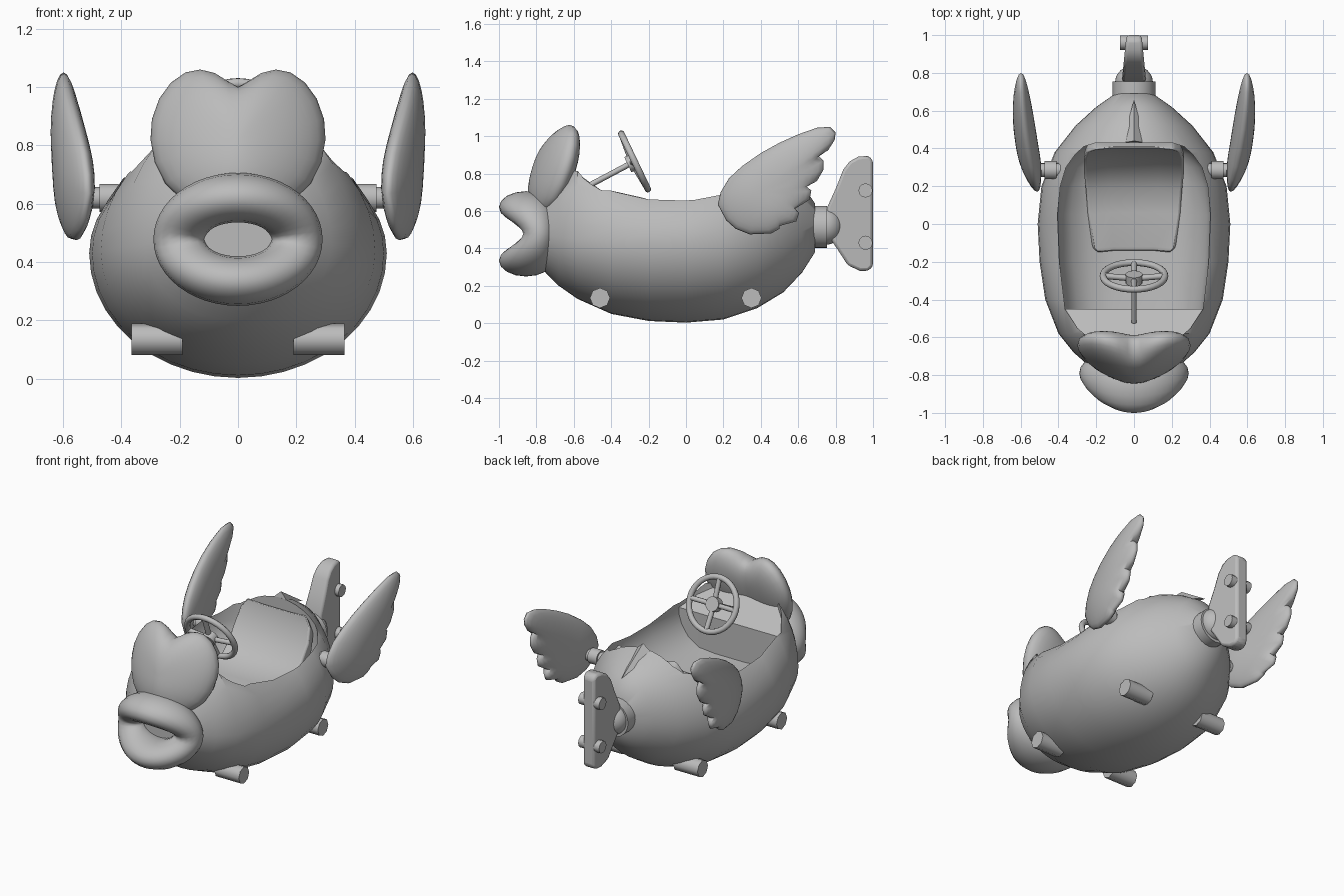
import bpy, bmesh, math
from mathutils import Vector, Matrix

if "Cube" in bpy.data.objects:
    bpy.data.objects.remove(bpy.data.objects["Cube"])

grey = bpy.data.materials.new("plain_grey")
grey.use_nodes = True
COLOUR = (0.5, 0.5, 0.5, 1)
grey.diffuse_color = COLOUR
grey.node_tree.nodes["Principled BSDF"].inputs["Base Color"].default_value = COLOUR


def finish(name, bm, angle=40, bevel=0):
    """Turn a bmesh into a shaded, coloured object."""
    bmesh.ops.recalc_face_normals(bm, faces=bm.faces)
    me = bpy.data.meshes.new(name)
    bm.to_mesh(me)
    bm.free()
    ob = bpy.data.objects.new(name, me)
    bpy.context.collection.objects.link(ob)
    me.materials.append(grey)
    if bevel:
        mod = ob.modifiers.new("Bevel", "BEVEL")
        mod.width, mod.segments = bevel, 2
    shade(ob, angle)
    return ob


def shade(ob, angle):
    bpy.ops.object.select_all(action="DESELECT")
    ob.select_set(True)
    bpy.context.view_layer.objects.active = ob
    bpy.ops.object.shade_smooth_by_angle(angle=math.radians(angle))


def loft(rings, loop=False):
    """Skin a list of closed rings, capped unless they loop round."""
    bm = bmesh.new()
    rows = [[bm.verts.new(p) for p in r] for r in rings]
    n = len(rows[0])
    pairs = list(zip(rows, rows[1:])) + ([(rows[-1], rows[0])] if loop else [])
    for a, b in pairs:
        for i in range(n):
            j = (i + 1) % n
            bm.faces.new((a[i], a[j], b[j], b[i]))
    if not loop:
        bm.faces.new(rows[0])
        bm.faces.new(rows[-1])
    return bm


def inflate(name, outline, cu, cv, place):
    """Puff up a flat outline; its notches fade towards the middle."""
    n = len(outline)
    rings = []
    for k in range(1, 24):
        a = math.pi * (.5 - .5 * math.cos(math.pi * k / 24))
        s = math.sin(a) ** .85
        ring = []
        for i, (u, v) in enumerate(outline):
            near = [outline[(i + d) % n] for d in range(-2, 3)]
            f = s ** 4
            u = u * f + sum(p[0] for p in near) / 5 * (1 - f)
            v = v * f + sum(p[1] for p in near) / 5 * (1 - f)
            ring.append(place(cu + (u - cu) * s, cv + (v - cv) * s, math.cos(a)))
        rings.append(ring)
    return finish(name, loft(rings), 70)


def rod(name, a, b, r, sides=16):
    a, b = Vector(a), Vector(b)
    d = b - a
    m = Matrix.Translation((a + b) / 2) @ d.to_track_quat("Z", "Y").to_matrix().to_4x4()
    bm = bmesh.new()
    bmesh.ops.create_cone(bm, cap_ends=True, segments=sides, radius1=r, radius2=r,
                          depth=d.length, matrix=m)
    return finish(name, bm, 60)


# Hull: egg sections as y, half width, widest z, bottom, top
stations = [(-.75, .24, .47, .27, .7), (-.68, .32, .46, .2, .83), (-.58, .4, .45, .13, .94),
            (-.4, .47, .44, .05, .88), (-.2, .5, .43, .012, .81), (0, .51, .43, .003, .8),
            (.2, .49, .43, .02, .86), (.38, .42, .45, .08, .87), (.52, .31, .47, .165, .81),
            (.62, .2, .49, .27, .745), (.69, .1, .51, .38, .64)]
rings = []
for y, w, zc, zb, zt in stations:
    ring = []
    for i in range(40):
        a = math.tau * i / 40
        s = math.sin(a)
        ring.append((w * math.cos(a), y, zc + s * (zt - zc if s > 0 else zc - zb)))
    rings.append(ring)
hull = finish("hull", loft(rings))

# Cockpit: bowl-shaped opening with a sloped dashboard, as y, half width, floor z
opening = [(-.64, .1, .81), (-.61, .23, .785), (-.55, .3, .745), (-.45, .365, .68),
           (-.449, .365, .45), (-.2, .395, .43), (.05, .405, .43), (.2, .39, .43),
           (.3, .36, .44), (.37, .31, .45), (.41, .265, .46), (.43, .2, .47)]
bowl = [(1, 1.3), (1, .64), (.95, .58), (.82, .51), (.6, .46), (.3, .43)]
rings = []
for y, w, floor in opening:
    half = [(w * f, y, max(z, floor)) for f, z in bowl]
    rings.append(half + [(-x, y, z) for x, y, z in reversed(half)])
cutter = finish("cockpit_cutter", loft(rings))
cutter.hide_render = True
mod = hull.modifiers.new("Cockpit", "BOOLEAN")
mod.operation, mod.object, mod.solver = "DIFFERENCE", cutter, "EXACT"
bpy.context.view_layer.objects.active = hull
bpy.ops.object.modifier_apply(modifier="Cockpit")
bpy.data.objects.remove(cutter)
shade(hull, 35)

# Seat: curved slab, y, z, half width
seat_line = [(-.155, .465, .19), (-.13, .475, .22), (.05, .475, .245), (.18, .5, .255),
             (.27, .56, .265), (.34, .66, .265), (.38, .75, .25), (.395, .81, .21)]
seat = []
for y, z, w in seat_line:
    seat.append([(-w, y, z), (-w * .5, y + .01, z - .015), (w * .5, y + .01, z - .015), (w, y, z),
                 (w, y + .04, z - .07), (-w, y + .04, z - .07)])
finish("seat", loft(seat), 50, bevel=.012)

# Dorsal spike behind the cockpit
bm = bmesh.new()
l, r, t, tip = [bm.verts.new(p) for p in
                [(-.06, .43, .83), (.06, .43, .83), (0, .44, .885), (0, .66, .74)]]
for f in ((l, r, t), (l, t, tip), (t, r, tip), (r, l, tip)):
    bm.faces.new(f)
finish("dorsal_spike", bm, 20)

# Lips: ring whose corners are pulled back
rings = []
for i in range(48):
    a = math.tau * i / 48
    c, s = math.cos(a), math.sin(a)
    front = -1 + .15 * (1.01 - math.sqrt(s * s + .02))
    back = -.71
    ring = []
    for k in range(16):
        b = math.tau * k / 16
        u = math.cos(b)
        ring.append(((.202 + .088 * u) * c, (front + back) / 2 + math.sin(b) * (back - front) / 2,
                     .478 + (.143 + .085 * u) * s))
    rings.append(ring)
finish("lips", loft(rings, loop=True), 80)
rod("mouth_plate", (0, -.8, .478), (0, -.72, .478), .17)

# Eyes: one heart-shaped double lobe, leaning and swept back
lobe = [(.035, 1.02), (.08, 1.048), (.13, 1.06), (.18, 1.05), (.23, 1.015), (.27, .96), (.295, .89),
        (.3, .82), (.285, .74), (.25, .67), (.2, .62), (.12, .585)]
heart = [(0, 1.0)] + lobe + [(0, .57)] + [(-x, z) for x, z in reversed(lobe)]
inflate("eyes", heart, 0, .82,
        lambda x, z, off: (x, -.73 + .29 * math.hypot(x, .06) + .28 * (z - .83) + .11 * off, z))

# Wings: feathered outline in y and z
feathers = [(.17, .635), (.185, .70), (.23, .775), (.3, .84), (.4, .91), (.5, .965), (.6, 1.01),
            (.7, 1.045), (.77, 1.05), (.8, 1.02), (.795, .98), (.76, .925), (.71, .895),
            (.735, .87), (.735, .82), (.7, .76), (.645, .73), (.67, .71), (.66, .66), (.58, .61),
            (.605, .59), (.59, .545), (.5, .52), (.5, .505), (.455, .48), (.34, .475),
            (.265, .505), (.215, .55)]
for side, name in ((1, "left"), (-1, "right")):
    inflate(name + "_wing", feathers, .4, .7, lambda y, z, off: (
        side * (.598 - .085 * ((.8 - y) / .63) ** 2 + .06 * off), y, z))
    rod(name + "_wing_shaft", (side * .38, .285, .62), (side * .54, .285, .62), .037)
    rod(name + "_wing_collar", (side * .41, .285, .62), (side * .475, .285, .62), .048)

# Pegs under the hull
for side, sname in ((1, "left"), (-1, "right")):
    for y, name in ((-.46, "front"), (.35, "rear")):
        rod(f"{name}_{sname}_peg", (side * .19, y, .135), (side * .365, y, .135), .054, 8)

# Tail socket and fin, thinner towards its flat trailing edge
rod("tail_socket", (0, .64, .515), (0, .755, .515), .113, 24)
bm = bmesh.new()
bmesh.ops.create_uvsphere(bm, u_segments=32, v_segments=20, radius=1, matrix=Matrix.Translation(
    (0, .75, .52)) @ Matrix.Diagonal((.1, .09, .1, 1)))
finish("tail_joint", bm)
fin_line = [(.755, .475), (.81, .395), (.865, .31), (.93, .28), (.975, .28), (1, .305), (1, .87),
            (.975, .895), (.92, .89), (.875, .865), (.84, .82), (.805, .73), (.755, .62)]
finish("tail_fin", loft([[(side * (.04 + .1 * (1 - y)), y, z) for y, z in fin_line]
                         for side in (-1, 1)]), 35, bevel=.015)
for z, name in ((.71, "upper"), (.43, "lower")):
    rod(name + "_fin_knob", (-.075, .96, z), (.075, .96, z), .038, 12)

# Steering wheel
centre = Vector((0, -.275, .865))
axis = Vector((0, .9, .43)).normalized()
up = Vector((0, -.43, .9)).normalized()
across = Vector((1, 0, 0))
rings = []
for i in range(32):
    a = math.tau * i / 32
    out = across * math.cos(a) + up * math.sin(a)
    rings.append([centre + out * (.164 + .018 * math.cos(b)) + axis * .018 * math.sin(b)
                  for b in [math.tau * k / 10 for k in range(10)]])
finish("steering_rim", loft(rings, loop=True))
for i, d in enumerate((across, -across, up, -up)):
    rod(f"steering_spoke_{i}", centre - axis * .015, centre + d * .16, .016, 8)
rod("steering_hub", centre - axis * .04, centre + axis * .01, .045)
rod("steering_column", (0, -.52, .735), centre, .015, 10)
